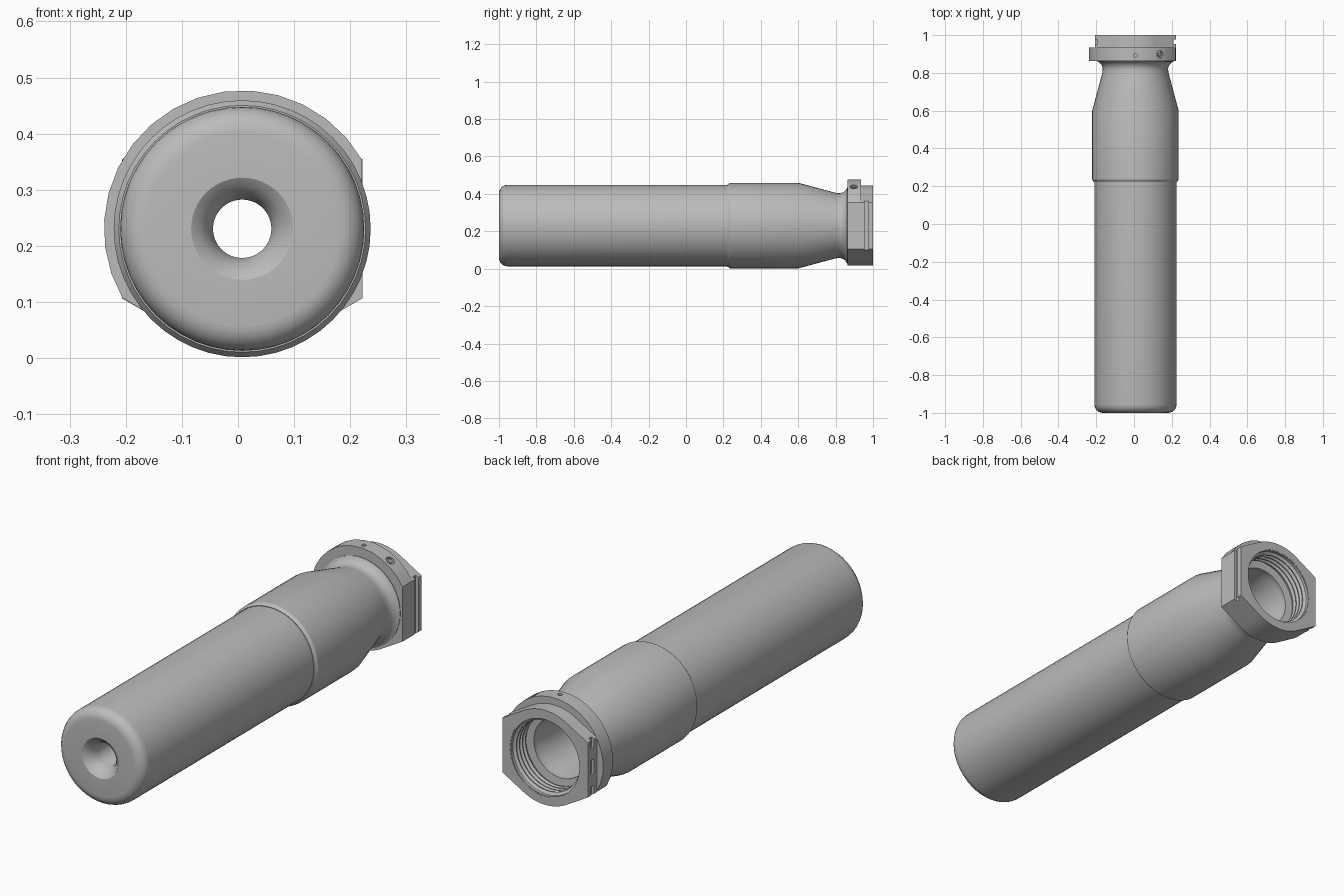
import bpy, bmesh, math
from mathutils import Matrix, Vector

cube = bpy.data.objects.get("Cube")
if cube:
    bpy.data.objects.remove(cube, do_unlink=True)

CX, CZ = 0.0075, 0.2305          # long axis of the tube
APOTHEM, CORNER, RIM = 0.2145, 0.2477, 0.2465

grey = bpy.data.materials.new("plain grey")
grey.use_nodes = True
colour = (0.5, 0.5, 0.5, 1)
grey.diffuse_color = colour
grey.node_tree.nodes["Principled BSDF"].inputs["Base Color"].default_value = colour


def finish(name, bm):
    bmesh.ops.recalc_face_normals(bm, faces=bm.faces[:])
    mesh = bpy.data.meshes.new(name)
    bm.to_mesh(mesh)
    bm.free()
    mesh.materials.append(grey)
    ob = bpy.data.objects.new(name, mesh)
    bpy.context.collection.objects.link(ob)
    return ob


def polar(r, degrees, y):
    a = math.radians(degrees)
    return Vector((CX + r * math.cos(a), y, CZ + r * math.sin(a)))


def lathe(name, profile, steps=48):
    """Spin a closed (radius, y) profile round the long axis."""
    bm = bmesh.new()
    rings = [[bm.verts.new(polar(r, 360 * i / steps, y)) for r, y in profile]
             for i in range(steps)]
    n = len(profile)
    for i in range(steps):
        a, b = rings[i], rings[(i + 1) % steps]
        for j in range(n):
            k = (j + 1) % n
            bm.faces.new((a[j], a[k], b[k], b[j]))
    return finish(name, bm)


def prism(name, outline, y0, y1):
    """Extrude a polar (radius, degrees) outline along y."""
    bm = bmesh.new()
    base = bm.faces.new([bm.verts.new(polar(r, d, y0)) for r, d in outline])
    new = bmesh.ops.extrude_face_region(bm, geom=[base])["geom"]
    bmesh.ops.translate(bm, vec=(0, y1 - y0, 0),
                        verts=[v for v in new if isinstance(v, bmesh.types.BMVert)])
    return finish(name, bm)


def box(name, centre, size):
    bm = bmesh.new()
    bmesh.ops.create_cube(bm, size=1)
    bmesh.ops.transform(bm, matrix=Matrix.LocRotScale(Vector(centre), None, Vector(size)),
                        verts=bm.verts[:])
    return finish(name, bm)


def peg(name, degrees, y, r_mid, radius, length):
    """Small cylinder pointing out from the axis."""
    bm = bmesh.new()
    bmesh.ops.create_cone(bm, cap_ends=True, segments=16, radius1=radius,
                          radius2=radius, depth=length)
    turn = (polar(1, degrees, 0) - polar(0, degrees, 0)).to_track_quat('Z', 'Y')
    bmesh.ops.transform(bm, matrix=Matrix.LocRotScale(polar(r_mid, degrees, y), turn, None),
                        verts=bm.verts[:])
    return finish(name, bm)


def cut(target, cutter):
    cutter.hide_render = True
    mod = target.modifiers.new("cut", 'BOOLEAN')
    mod.operation, mod.solver, mod.object = 'DIFFERENCE', 'EXACT', cutter
    bpy.context.view_layer.objects.active = target
    bpy.ops.object.modifier_apply(modifier=mod.name)
    bpy.data.objects.remove(cutter, do_unlink=True)


def arc(cr, cy, r, start, end, steps):
    return [(cr + r * math.cos(math.radians(start + (end - start) * i / steps)),
             cy + r * math.sin(math.radians(start + (end - start) * i / steps)))
            for i in range(steps + 1)]


# Hollow tube: flared front hole, rounded nose, stepped sleeve, taper and neck flare
tube = lathe("tube_body",
             [(0.052, -0.945), (0.062, -0.972), (0.076, -0.99), (0.091, -1.0)]
             + arc(0.1725, -0.955, 0.045, -90, 0, 6)
             + [(0.2175, 0.222), (0.22, 0.222), (0.229, 0.236), (0.229, 0.6),
                (0.176, 0.797)]
             + arc(0.219, 0.818, 0.046, 180, 110, 6)
             + [(0.203, 0.87), (0.135, 0.87), (0.125, 0.78), (0.125, 0.6),
                (0.052, 0.56)])

# Six-sided end plate with rounded top and bottom
top_arc = [(APOTHEM, 60 + 6 * i) for i in range(11)]
bottom_arc = [(r, d + 180) for r, d in top_arc]
plate = prism("end_plate", [(CORNER, 30)] + top_arc + [(CORNER, 150), (CORNER, 210)]
              + bottom_arc + [(CORNER, 330)], 0.935, 1.0)

# Collar: round rim over the top and one side, flats elsewhere
rim_arc = [(RIM, 30 + 180 * i / 16) for i in range(17)]
collar = prism("collar_rim", rim_arc + bottom_arc + [(CORNER, 330)], 0.864, 0.935)

# Bore through the collar parts
for part in (plate, collar):
    cut(part, prism("bore_cutter", [(0.176, 7.5 * i) for i in range(48)], 0.8, 1.1))

# Slots across both flats
for side in (-1, 1):
    cut(plate, box("slot_cutter", (CX + side * APOTHEM, 0.965, CZ), (0.026, 0.022, 0.4)))

# Raised catch in the far slot
catch = [box("catch_bar", (CX - APOTHEM + 0.007, 0.965, CZ + s * 0.06), (0.012, 0.024, 0.05))
         for s in (-1, 1)]

# Rim sockets and lock pin
cut(collar, peg("socket_cutter", 58, 0.897, RIM, 0.02, 0.03))
cut(collar, peg("hole_cutter", 90, 0.892, RIM, 0.01, 0.03))
pin = peg("lock_pin", 58, 0.897, RIM - 0.012, 0.009, 0.02)

# Internal thread
thread = [(0.179, 0.866), (0.135, 0.866), (0.135, 0.888), (0.172, 0.892)]
for i in range(4):
    y = 0.9 + 0.022 * i
    thread += [(0.172, y), (0.16, y + 0.008), (0.16, y + 0.012), (0.172, y + 0.02)]
thread += [(0.172, 0.999), (0.179, 0.999)]
insert = lathe("thread_insert", thread)

bpy.ops.object.select_all(action='DESELECT')
for ob in [tube, plate, collar, pin, insert] + catch:
    ob.select_set(True)
bpy.context.view_layer.objects.active = tube
bpy.ops.object.shade_smooth_by_angle(angle=math.radians(30))
